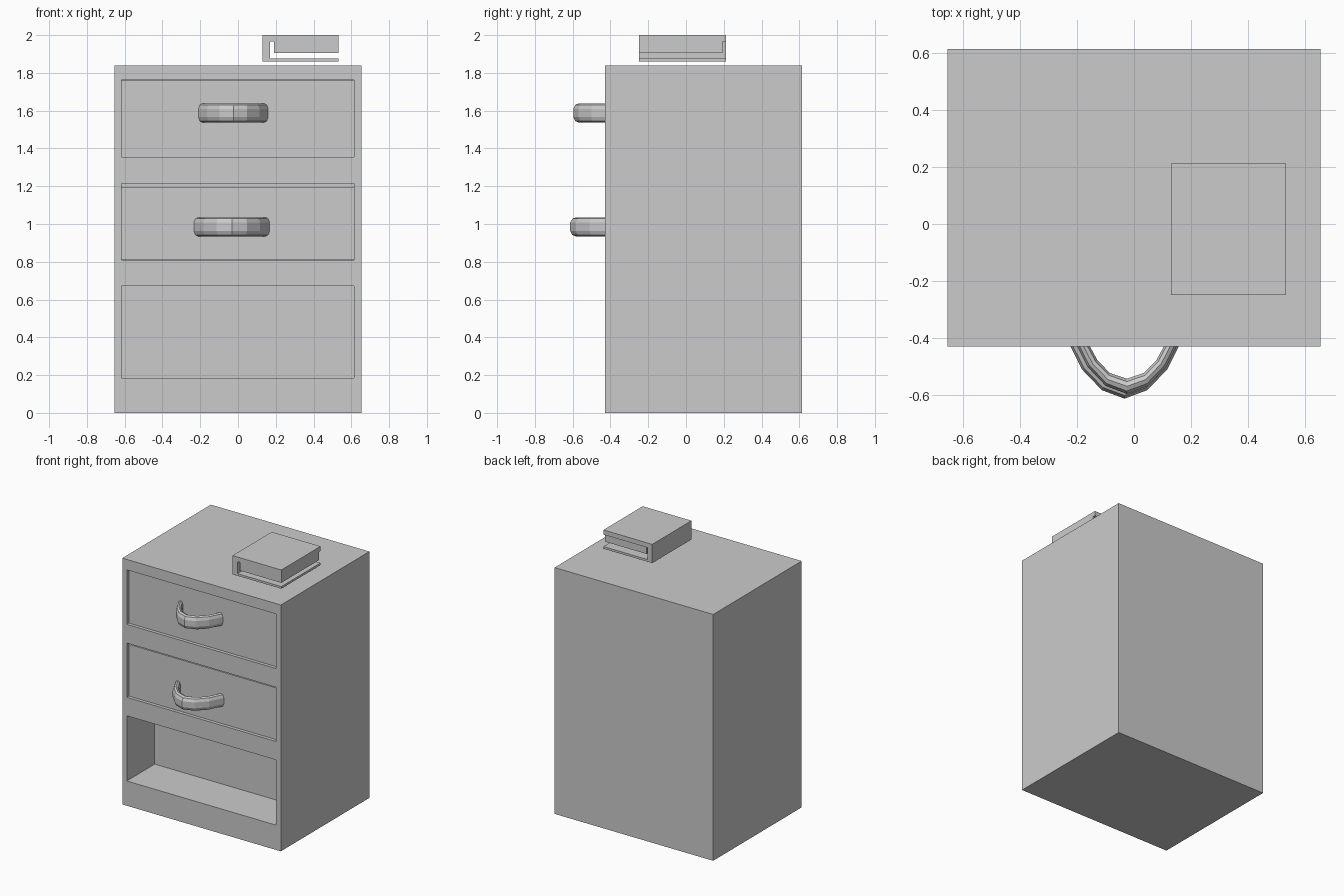
import bpy, bmesh, math

if "Cube" in bpy.data.objects:
    bpy.data.objects.remove(bpy.data.objects["Cube"])


def new_object(name, bm):
    bmesh.ops.recalc_face_normals(bm, faces=bm.faces)
    mesh = bpy.data.meshes.new(name)
    bm.to_mesh(mesh)
    bm.free()
    ob = bpy.data.objects.new(name, mesh)
    bpy.context.collection.objects.link(ob)
    return ob


def box(name, x0, x1, y0, y1, z0, z1):
    bm = bmesh.new()
    bmesh.ops.create_cube(bm, size=1)
    for v in bm.verts:
        v.co = ((x0 + x1) / 2 + v.co.x * (x1 - x0),
                (y0 + y1) / 2 + v.co.y * (y1 - y0),
                (z0 + z1) / 2 + v.co.z * (z1 - z0))
    return new_object(name, bm)


def prism(name, profile, y0, y1):
    """Extrude an (x, z) outline along y."""
    bm = bmesh.new()
    face = bm.faces.new([bm.verts.new((x, y0, z)) for x, z in profile])
    ext = bmesh.ops.extrude_face_region(bm, geom=[face])
    for g in ext["geom"]:
        if isinstance(g, bmesh.types.BMVert):
            g.co.y = y1
    return new_object(name, bm)


# Half of the handle arc, from drawer to apex: outer (x, y) and inner (x, y)
ARC = [((0.202, 0.0), (0.158, 0.0)),
       ((0.190, 0.025), (0.142, 0.025)),
       ((0.150, 0.105), (0.112, 0.080)),
       ((0.080, 0.178), (0.065, 0.128)),
       ((0.0, 0.208), (0.0, 0.150))]


def handle(name, cx, y_back, cz, scale):
    path = [((-o[0], o[1]), (-i[0], i[1])) for o, i in ARC] + ARC[-2::-1]
    sides = 10
    bm = bmesh.new()
    rings = []
    for o, i in path:
        ring = []
        for k in range(sides):
            a = 2 * math.pi * (k + 0.5) / sides
            # rounded, slightly squared cross-section
            t = 0.5 + 0.525 * math.cos(a)
            s = math.sin(a)
            dz = 0.05 * math.copysign(abs(s) ** 0.7, s)
            x = i[0] + (o[0] - i[0]) * t
            y = i[1] + (o[1] - i[1]) * t
            ring.append(bm.verts.new((cx + x * scale, y_back - y * scale, cz + dz)))
        rings.append(ring)
    for a, b in zip(rings, rings[1:]):
        for k in range(sides):
            n = (k + 1) % sides
            bm.faces.new((a[k], a[n], b[n], b[k]))
    bm.faces.new(rings[0])
    bm.faces.new(rings[-1])
    return new_object(name, bm)


# Cabinet body with two drawer openings and an open shelf
cabinet = box("cabinet_body", -0.655, 0.655, -0.43, 0.615, 0, 1.84)
for z0, z1 in ((1.355, 1.762), (0.81, 1.215), (0.185, 0.672)):
    cutter = box("opening_cutter", -0.618, 0.615, -0.6, -0.10, z0, z1)
    cutter.hide_render = True
    mod = cabinet.modifiers.new("opening", "BOOLEAN")
    mod.operation = "DIFFERENCE"
    mod.solver = "EXACT"
    mod.object = cutter
    bpy.context.view_layer.objects.active = cabinet
    bpy.ops.object.modifier_apply(modifier=mod.name)
    bpy.data.objects.remove(cutter)

# Drawers set slightly back in their openings
box("upper_drawer", -0.617, 0.614, -0.407, -0.12, 1.356, 1.761)
box("middle_drawer", -0.617, 0.614, -0.407, -0.12, 0.811, 1.197)

# Bowed drawer handles
handle("upper_handle", -0.025, -0.405, 1.588, 0.92)
handle("middle_handle", -0.033, -0.405, 0.985, 1.0)

# Book: cover wrapping around the spine, and page block hung from the top cover
prism("book_cover",
      [(0.13, 1.86), (0.533, 1.86), (0.533, 1.876), (0.17, 1.876),
       (0.17, 1.965), (0.533, 1.965), (0.533, 2.0), (0.13, 2.0)], -0.25, 0.213)
box("book_pages", 0.19, 0.533, -0.25, 0.192, 1.904, 1.966)
